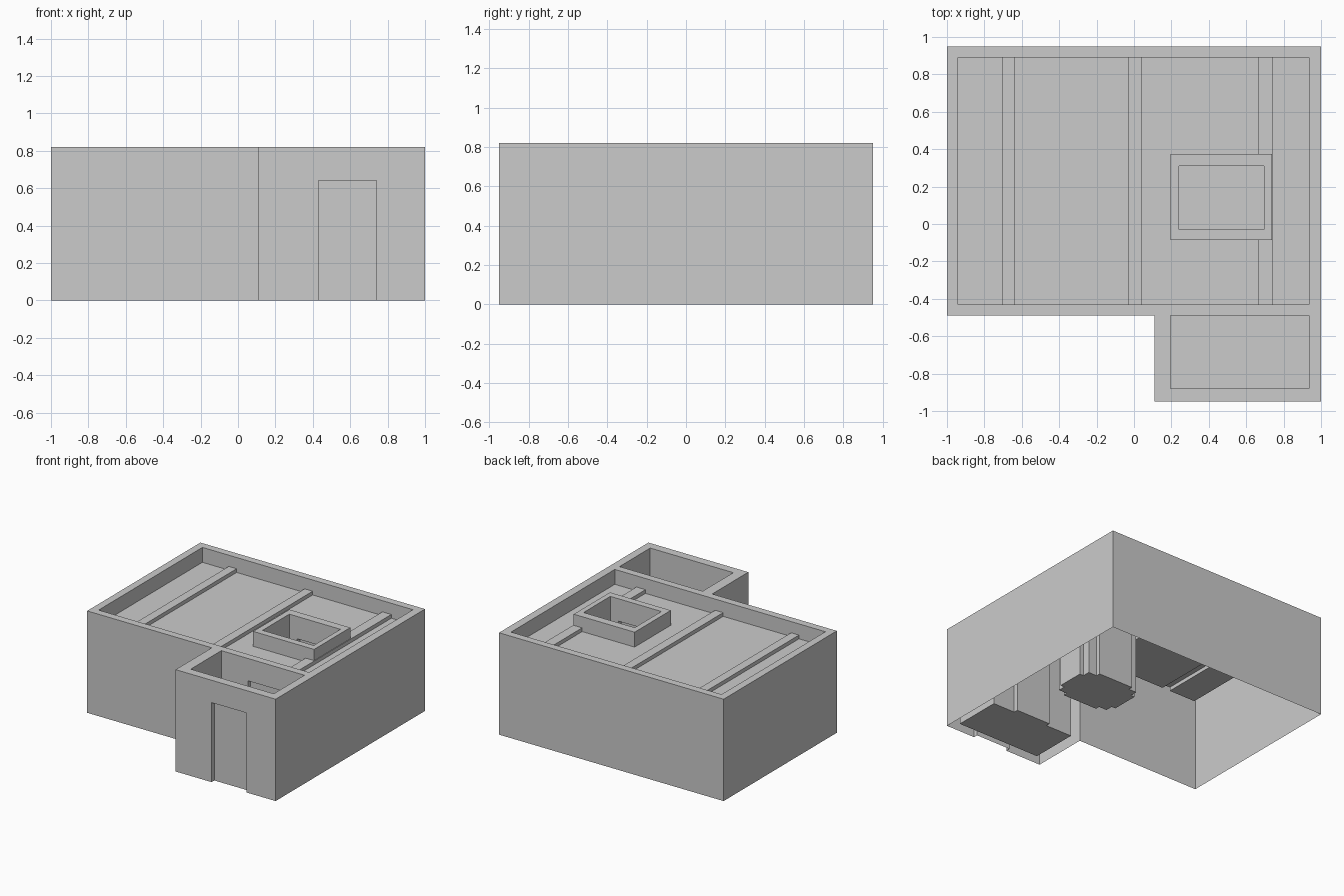
import bpy, bmesh

if "Cube" in bpy.data.objects:
    bpy.data.objects.remove(bpy.data.objects["Cube"])

WALL_TOP, ROOF, BEAM_TOP, FLOOR, DOOR_TOP = 0.82, 0.70, 0.73, 0.01, 0.64
DEPTH = 0.035


def prism(name, outline, z0, z1):
    """Extrude a plan outline from z0 to z1."""
    bm = bmesh.new()
    face = bm.faces.new([bm.verts.new((x, y, z0)) for x, y in outline])
    res = bmesh.ops.extrude_face_region(bm, geom=[face])
    for v in res["geom"]:
        if isinstance(v, bmesh.types.BMVert):
            v.co.z = z1
    bmesh.ops.recalc_face_normals(bm, faces=bm.faces)
    mesh = bpy.data.meshes.new(name)
    bm.to_mesh(mesh)
    bm.free()
    ob = bpy.data.objects.new(name, mesh)
    bpy.context.collection.objects.link(ob)
    return ob


def box(name, x0, x1, y0, y1, z0, z1):
    return prism(name, [(x0, y0), (x1, y0), (x1, y1), (x0, y1)], z0, z1)


def combine(target, tool, operation):
    """Apply one boolean and remove its helper."""
    tool.hide_render = True
    mod = target.modifiers.new("shape", "BOOLEAN")
    mod.operation = operation
    mod.solver = "EXACT"
    mod.object = tool
    bpy.context.view_layer.objects.active = target
    bpy.ops.object.modifier_apply(modifier=mod.name)
    bpy.data.objects.remove(tool)


# L-shaped outer walls
building = prism("building_shell", [(-1, -0.49), (0.11, -0.49), (0.11, -0.95), (1, -0.95),
                                    (1, 0.95), (-1, 0.95)], 0, WALL_TOP)

# Sunken roof behind the parapet
combine(building, box("roof_cut", -0.94, 0.935, -0.43, 0.89, ROOF, 1), "DIFFERENCE")

# Three low roof beams
for x0, x1 in ((-0.705, -0.635), (-0.03, 0.042), (0.662, 0.742)):
    combine(building, box("beam", x0, x1, -0.45, 0.91, 0.6, BEAM_TOP), "UNION")

# Raised curb with a shaft down to the floor
combine(building, box("curb", 0.195, 0.737, -0.085, 0.375, 0.6, WALL_TOP), "UNION")
combine(building, box("shaft_cut", 0.24, 0.695, -0.03, 0.31, FLOOR, 1), "DIFFERENCE")

# Open entry court
combine(building, box("court_cut", 0.195, 0.935, -0.88, -0.49, FLOOR, 1), "DIFFERENCE")

# Doorway recesses: outer front, court rear wall, shaft walls
recesses = [
    (0.43, 0.74, -1.05, -0.95 + DEPTH, -0.1),
    (0.43, 0.74, -0.55, -0.49 + DEPTH, FLOOR),
    (0.31, 0.62, -0.03 - DEPTH, 0.31 + DEPTH, FLOOR),
    (0.24 - DEPTH, 0.695 + DEPTH, 0.03, 0.25, FLOOR),
]
for x0, x1, y0, y1, z0 in recesses:
    combine(building, box("doorway_cut", x0, x1, y0, y1, z0, DOOR_TOP), "DIFFERENCE")

# Open underside
bm = bmesh.new()
bm.from_mesh(building.data)
under = [f for f in bm.faces if all(v.co.z < 0.001 for v in f.verts)]
bmesh.ops.delete(bm, geom=under, context="FACES")
bm.to_mesh(building.data)
bm.free()
